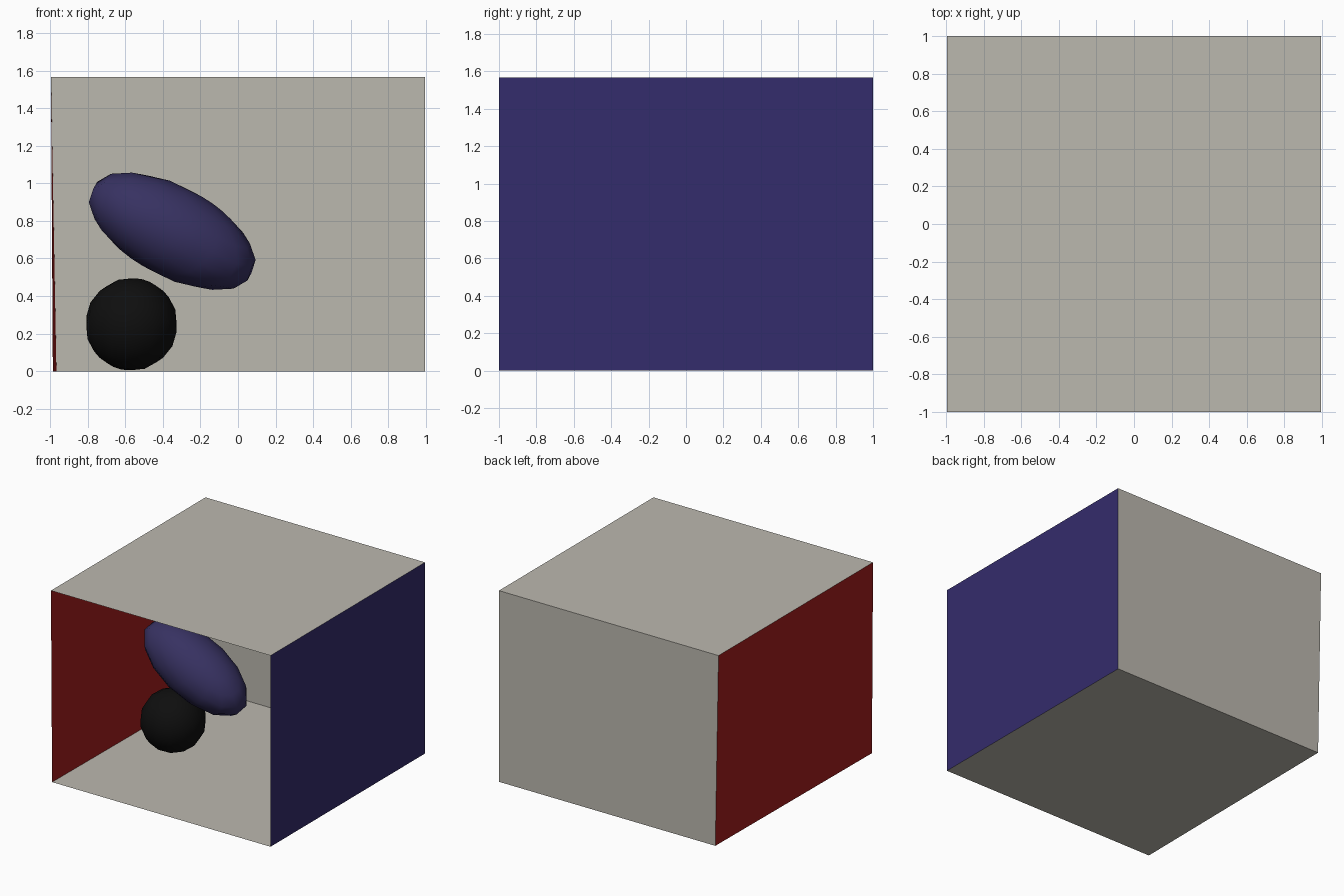
import bpy, bmesh
from math import radians
from mathutils import Matrix

if "Cube" in bpy.data.objects:
    bpy.data.objects.remove(bpy.data.objects["Cube"])


def material(name, rgb):
    m = bpy.data.materials.new(name)
    m.diffuse_color = (*rgb, 1)
    m.use_nodes = True
    m.node_tree.nodes["Principled BSDF"].inputs["Base Color"].default_value = m.diffuse_color
    return m


WALL = material("warm_grey", (0.50, 0.48, 0.427))
RED = material("red", (0.363, 0.0115, 0.0115))
BLUE = material("blue", (0.034, 0.025, 0.151))
VIOLET = material("violet", (0.038, 0.031, 0.12))
BLACK = material("black", (0.0045, 0.0045, 0.0045))
LAMP = material("lamp", (0.57, 0.57, 0.57))


def add(name, bm, mat):
    me = bpy.data.meshes.new(name)
    bm.to_mesh(me)
    bm.free()
    ob = bpy.data.objects.new(name, me)
    bpy.context.collection.objects.link(ob)
    me.materials.append(mat)
    return ob


def panel(name, corners, mat):
    bm = bmesh.new()
    bm.faces.new([bm.verts.new(c) for c in corners])
    add(name, bm, mat)


def ball(name, loc, radii, tilt, mat):
    # Low-poly ball, stretched along its local x, then tilted about y
    bm = bmesh.new()
    bmesh.ops.create_uvsphere(bm, u_segments=14, v_segments=9, radius=1)
    spin = Matrix.Rotation(radians(25), 4, 'X') @ Matrix.Rotation(radians(15), 4, 'Y')
    place = (Matrix.Translation(loc) @ Matrix.Rotation(radians(tilt), 4, 'Y')
             @ Matrix.Diagonal((*radii, 1)))
    bm.transform(place @ spin)
    for f in bm.faces:
        f.smooth = True
    add(name, bm, mat)


# Room corners: left wall leans slightly
H, R, T = 1.566, 0.995, -0.995
FL, BL = (-0.985, -1, 0), (-0.966, 1, 0)
FR, BR = (R, -1, 0), (R, 1, 0)
FLT, BLT = (T, -1, H), (T, 1, H)
FRT, BRT = (R, -1, H), (R, 1, H)

# Open-fronted room
panel("floor", (FL, FR, BR, BL), WALL)
panel("ceiling", (FLT, BLT, BRT, FRT), WALL)
panel("back_wall", (BL, BR, BRT, BLT), WALL)
panel("left_wall", (FL, BL, BLT, FLT), RED)
panel("right_wall", (BR, FR, FRT, BRT), BLUE)

# Lamp panel just under the ceiling
Z = H - 0.01
panel("ceiling_lamp", ((-0.23, -0.18, Z), (-0.23, 0.19, Z),
                       (0.24, 0.19, Z), (0.24, -0.18, Z)), LAMP)

# Objects inside the room
ball("black_ball", (-0.567, -0.03, 0.25), (0.247, 0.247, 0.247), 0, BLACK)
ball("tilted_ellipsoid", (-0.35, -0.05, 0.745), (0.49, 0.245, 0.24), 28.5, VIOLET)
